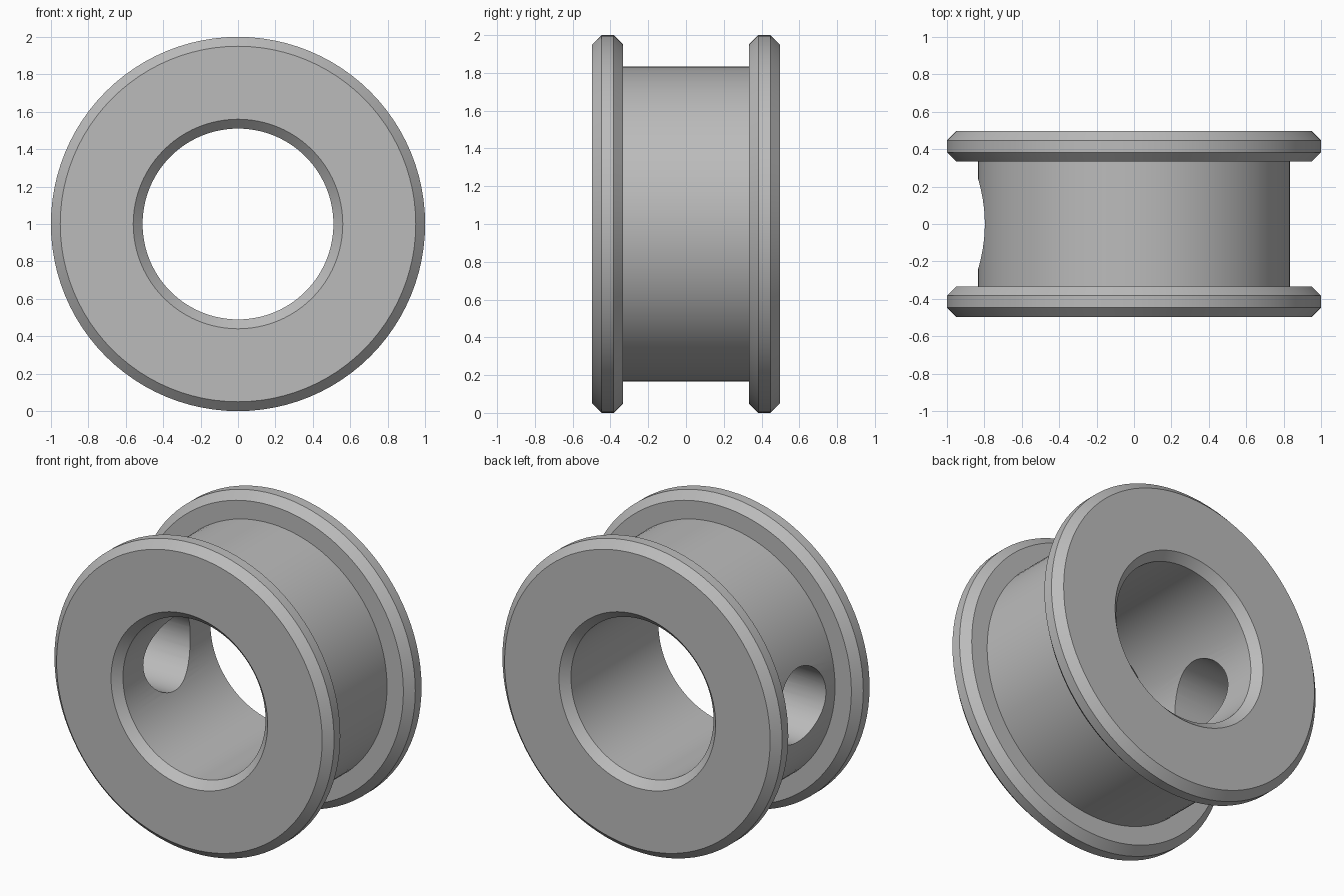
import bpy, bmesh
from math import pi, radians
from mathutils import Matrix

cube = bpy.data.objects.get("Cube")
if cube:
    bpy.data.objects.remove(cube, do_unlink=True)

SEGMENTS = 96
HALF_WIDTH, CHAMFER = 0.497, 0.05
FLANGE_R, HUB_R, BORE_R, HOLE_R = 1.0, 0.833, 0.51, 0.24
GROOVE_Y = 0.333

# Plain grey metal
grey = bpy.data.materials.new("grey_metal")
grey.use_nodes = True
colour = (0.5, 0.5, 0.5, 1)
grey.diffuse_color = colour
grey.node_tree.nodes["Principled BSDF"].inputs["Base Color"].default_value = colour


def add_object(name, bm):
    bmesh.ops.recalc_face_normals(bm, faces=bm.faces)
    mesh = bpy.data.meshes.new(name)
    bm.to_mesh(mesh)
    bm.free()
    mesh.materials.append(grey)
    obj = bpy.data.objects.new(name, mesh)
    bpy.context.collection.objects.link(obj)
    return obj


# Half of the spool cross-section as (radius, y), mirrored to the other flange
half = [
    (BORE_R, HALF_WIDTH - CHAMFER),
    (BORE_R + CHAMFER, HALF_WIDTH),
    (FLANGE_R - CHAMFER, HALF_WIDTH),
    (FLANGE_R, HALF_WIDTH - CHAMFER),
    (FLANGE_R, GROOVE_Y + CHAMFER),
    (FLANGE_R - CHAMFER, GROOVE_Y),
    (HUB_R, GROOVE_Y),
]
profile = half + [(r, -y) for r, y in reversed(half)]

# Spool: sweep the closed cross-section around the y axis
bm = bmesh.new()
rings = []
for i in range(SEGMENTS):
    turn = Matrix.Translation((0, 0, FLANGE_R)) @ Matrix.Rotation(2 * pi * i / SEGMENTS, 4, "Y")
    ring = [bm.verts.new((r, y, 0)) for r, y in profile]
    bmesh.ops.transform(bm, matrix=turn, verts=ring)
    rings.append(ring)
count = len(profile)
for i in range(SEGMENTS):
    a, b = rings[i], rings[(i + 1) % SEGMENTS]
    for j in range(count):
        k = (j + 1) % count
        bm.faces.new((a[j], a[k], b[k], b[j]))
spool = add_object("flanged_spool", bm)

# Side hole through the right wall of the hub
bm = bmesh.new()
place = Matrix.Translation((-0.7, 0, FLANGE_R)) @ Matrix.Rotation(pi / 2, 4, "Y")
bmesh.ops.create_cone(bm, cap_ends=True, segments=64, radius1=HOLE_R,
                      radius2=HOLE_R, depth=1.0, matrix=place)
cutter = add_object("side_hole_cutter", bm)
cutter.hide_render = True

bpy.ops.object.select_all(action="DESELECT")
spool.select_set(True)
bpy.context.view_layer.objects.active = spool
cut = spool.modifiers.new("side_hole", "BOOLEAN")
cut.operation = "DIFFERENCE"
cut.solver = "EXACT"
cut.object = cutter
bpy.ops.object.modifier_apply(modifier=cut.name)
bpy.data.objects.remove(cutter, do_unlink=True)

bpy.ops.object.shade_smooth_by_angle(angle=radians(25))
